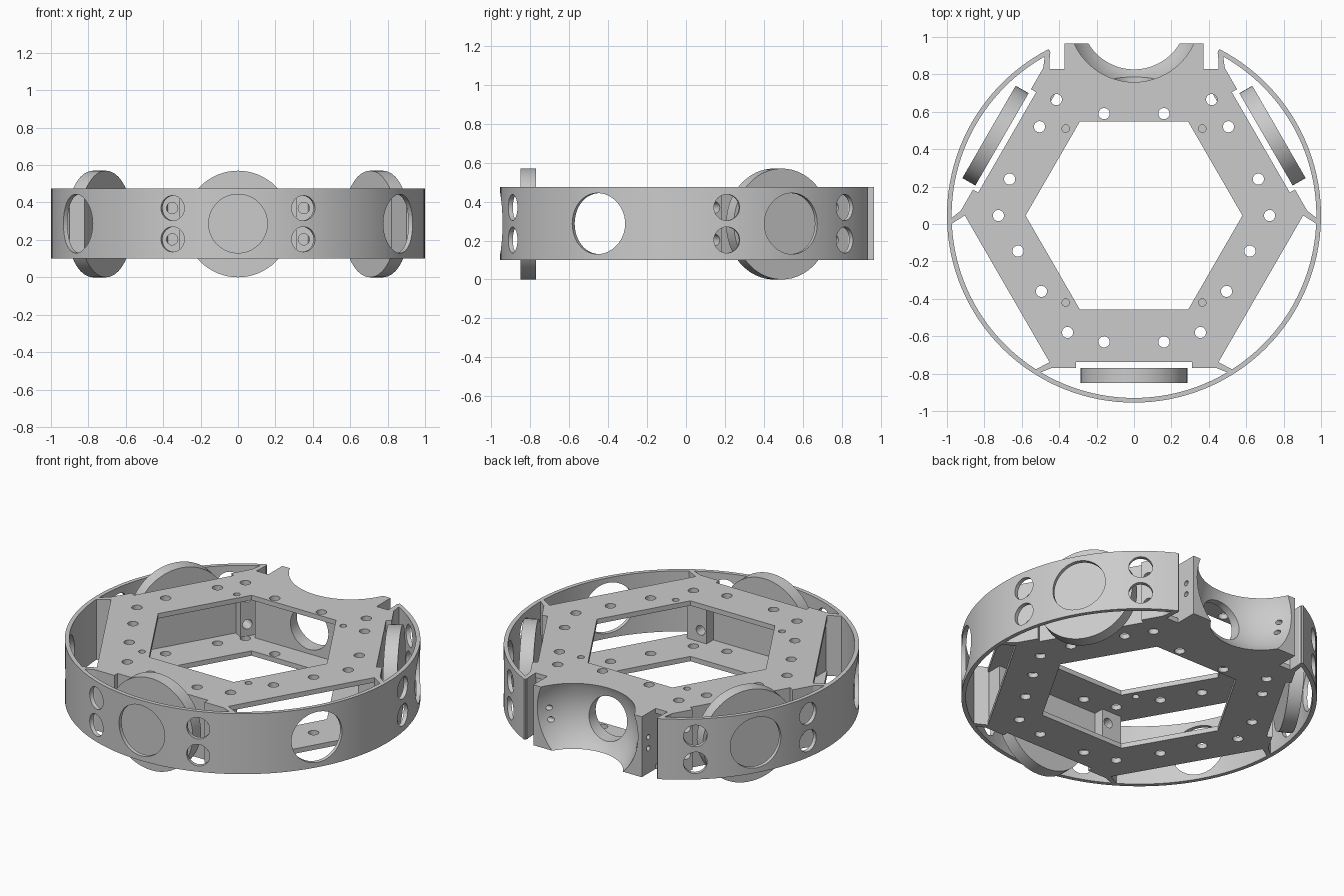
import bpy, bmesh
from math import radians, sin, cos, pi
from mathutils import Matrix

if "Cube" in bpy.data.objects:
    bpy.data.objects.remove(bpy.data.objects["Cube"])

Y0 = 0.045                      # centre of the ring in y
Z0, Z1, T = 0.10, 0.475, 0.03   # chassis bottom, top, plate thickness
WHEELS = (-90, 30, 150)
CENTRE = Matrix.Translation((0, Y0, 0))


def spin(deg):
    return CENTRE @ Matrix.Rotation(radians(deg), 4, 'Z')


def prism(bm, pts, z0, z1, m=Matrix()):
    """Extrude a flat outline from z0 to z1."""
    f = bm.faces.new([bm.verts.new(m @ Matrix.Translation((x, y, z0)) @ Matrix().to_translation())
                      for x, y in pts])
    up = m.to_3x3() @ Matrix.Translation((0, 0, z1 - z0)).to_translation()
    ext = bmesh.ops.extrude_face_region(bm, geom=[f])
    bmesh.ops.translate(bm, vec=up, verts=[v for v in ext['geom'] if isinstance(v, bmesh.types.BMVert)])


def rect(x0, x1, y0, y1):
    return [(x0, y0), (x1, y0), (x1, y1), (x0, y1)]


def cyl(bm, r, depth, m, seg=32):
    bmesh.ops.create_cone(bm, cap_ends=True, segments=seg, radius1=r, radius2=r, depth=depth, matrix=m)


def radial(deg, d, t, z):
    """Frame whose z axis points outward in direction deg."""
    return spin(deg) @ Matrix.Translation((d, t, z)) @ Matrix.Rotation(pi / 2, 4, 'Y')


def finish(bm, name):
    bmesh.ops.recalc_face_normals(bm, faces=bm.faces)
    me = bpy.data.meshes.new(name)
    bm.to_mesh(me)
    bm.free()
    ob = bpy.data.objects.new(name, me)
    bpy.context.collection.objects.link(ob)
    return ob


def cut(ob, bm):
    """Subtract bm from ob and discard the cutter."""
    c = finish(bm, "cutter")
    mod = ob.modifiers.new("cut", 'BOOLEAN')
    mod.operation, mod.solver, mod.object = 'DIFFERENCE', 'EXACT', c
    bpy.context.view_layer.objects.active = ob
    bpy.ops.object.modifier_apply(modifier=mod.name)
    bpy.data.objects.remove(c)


def smooth(ob):
    bpy.ops.object.select_all(action='DESELECT')
    ob.select_set(True)
    bpy.context.view_layer.objects.active = ob
    bpy.ops.object.shade_smooth_by_angle(angle=radians(30))


def ball():
    bm = bmesh.new()
    bmesh.ops.create_uvsphere(bm, u_segments=64, v_segments=32, radius=0.375,
                              matrix=Matrix.Translation((0, 1.11, 0.345)))
    return bm


def hexagon(apothem):
    r = apothem / cos(pi / 6)
    return [(r * cos(k * pi / 3), r * sin(k * pi / 3)) for k in range(6)]


# Hexagonal top and bottom plates with bolt holes and scoop
BOLTS = [(.16, .59), (.16, -.63), (.355, -.58), (.415, .665), (.505, .52),
         (.665, .24), (.725, .045), (.62, -.145), (.495, -.36)]
for name, z in (("bottom_plate", Z0), ("top_plate", Z1 - T)):
    bm = bmesh.new()
    prism(bm, hexagon(0.783), z, z + T, CENTRE)
    plate = finish(bm, name)
    bm = bmesh.new()
    prism(bm, hexagon(0.502), z - .1, z + .1, CENTRE)
    small = [(.365, .51), (.365, -.42)] if name == "top_plate" else []
    for pts, r in ((BOLTS, .03), (small, .02)):
        for x, y in pts:
            for s in (-1, 1):
                cyl(bm, r, .2, Matrix.Translation((s * x, y, z)), 24)
    cut(plate, bm)
    cut(plate, ball())
    smooth(plate)

# Outer ring, open at the back
bm = bmesh.new()
a0, a1, n = radians(-242.8), radians(62.8), 110
arc = [a0 + (a1 - a0) * i / n for i in range(n + 1)]
prism(bm, [(cos(a), sin(a)) for a in arc] + [(.975 * cos(a), .975 * sin(a)) for a in reversed(arc)],
      Z0, Z1, CENTRE)
ring = finish(bm, "outer_ring")
bm = bmesh.new()
for a in (-150, -90, -30, 30, 150):
    cyl(bm, .157, .3, radial(a, 1, 0, .287), 48)
for a in WHEELS:
    for s in (-20.5, 20.5):
        for z in (.203, .37):
            cyl(bm, .067, .3, radial(a + s, 1, 0, z))
cut(ring, bm)
smooth(ring)

for a, side in zip(WHEELS, ("front", "right", "left")):
    # Wheel disc
    bm = bmesh.new()
    cyl(bm, .285, .08, radial(a, .855, 0, .285), 64)
    smooth(finish(bm, side + "_wheel"))

    # Motor wall between the plates
    bm = bmesh.new()
    prism(bm, rect(.755, .783, -.31, .31), Z0 + T, Z1 - T, spin(a))
    finish(bm, side + "_motor_wall")

    for s, end in ((-1, "a"), (1, "b")):
        # Bolted mounting post with its outer pad
        bm = bmesh.new()
        prism(bm, rect(.69, .783, s * .31, s * .445), Z0 + T, Z1 - T, spin(a))
        post = finish(bm, f"{side}_post_{end}")
        bm = bmesh.new()
        prism(bm, rect(.783, .815, s * .31, s * .45), Z0, Z1, spin(a))
        pad = finish(bm, f"{side}_pad_{end}")
        for ob in (post, pad):
            bm = bmesh.new()
            for z in (.203, .37):
                cyl(bm, .03, .5, radial(a, .75, s * .352, z), 24)
            cut(ob, bm)
            smooth(ob)
        # Rib joining the post to the ring
        bm = bmesh.new()
        prism(bm, [(.783, s * .45), (.815, s * .44), (.848, s * .522), (.83, s * .54)], Z0, Z1, spin(a))
        finish(bm, f"{side}_rib_{end}")

# Rear block with a ball-shaped scoop (side profile extruded across x)
bm = bmesh.new()
side = [(.70, Z0 + T), (.828, Z0 + T), (.828, Z0), (.965, Z0),
        (.965, Z1), (.828, Z1), (.828, Z1 - T), (.70, Z1 - T)]
yz_to_world = Matrix(((0, 0, 1, 0), (1, 0, 0, 0), (0, 1, 0, 0), (0, 0, 0, 1)))
prism(bm, side, -.372, .372, yz_to_world)
block = finish(bm, "rear_scoop_block")
cut(block, ball())
bm = bmesh.new()
cyl(bm, .13, .5, Matrix.Translation((0, .75, .287)) @ Matrix.Rotation(pi / 2, 4, 'X'), 48)
for z in (.255, .325):
    cyl(bm, .016, 1, Matrix.Translation((0, .90, z)) @ Matrix.Rotation(pi / 2, 4, 'Y'), 16)
cut(block, bm)
smooth(block)
